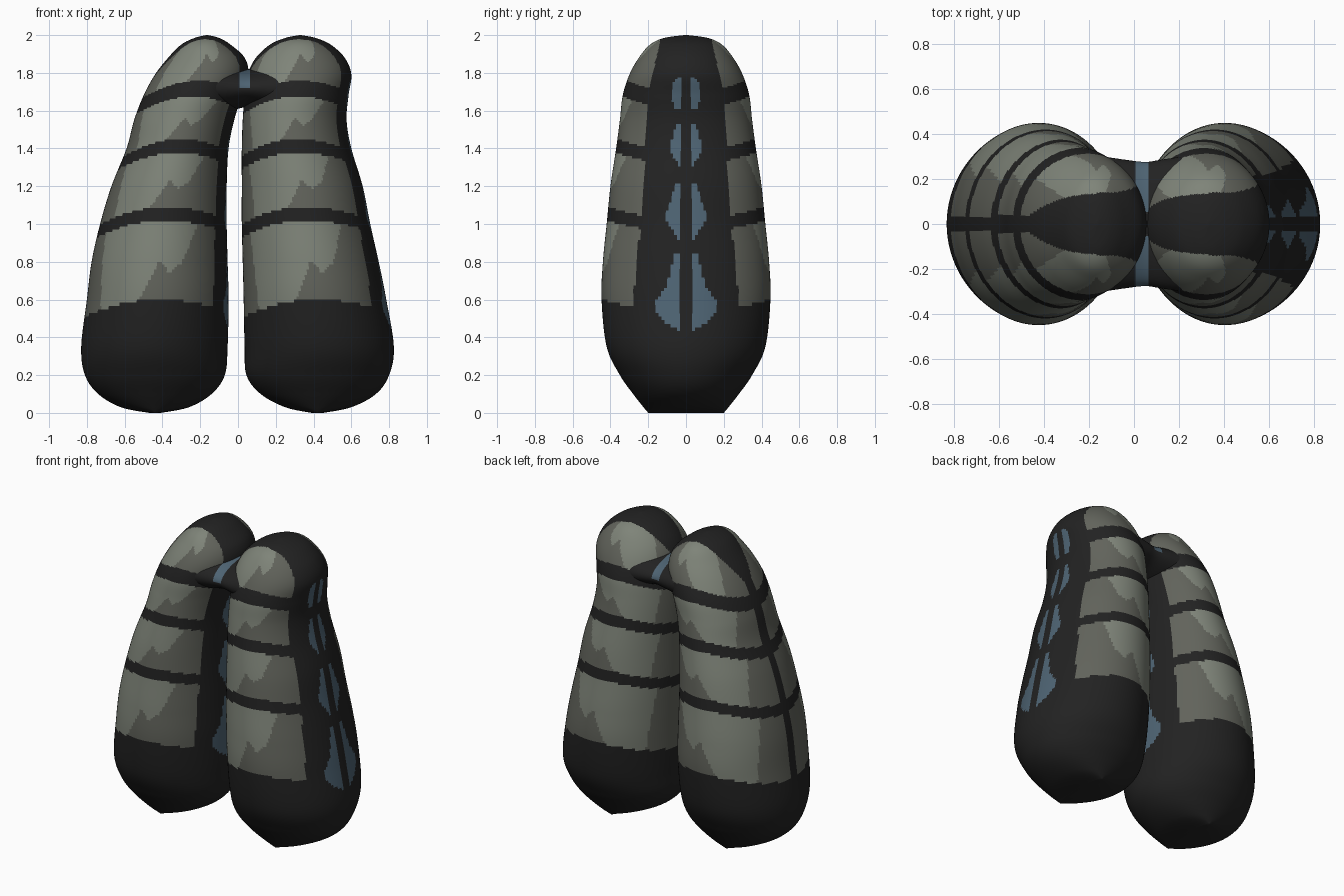
import bpy
import bmesh
from math import sin, cos, pi

old = bpy.data.objects.get("Cube")
if old:
    bpy.data.objects.remove(old, do_unlink=True)


def make_material(name, red, green, blue):
    mat = bpy.data.materials.new(name)
    mat.use_nodes = True
    colour = (red, green, blue, 1)
    mat.diffuse_color = colour
    shader = mat.node_tree.nodes["Principled BSDF"]
    shader.inputs["Base Color"].default_value = colour
    shader.inputs["Roughness"].default_value = 0.8
    return mat


materials = [
    make_material("charcoal", .016, .016, .016),
    make_material("light_sage_grey", .21, .23, .19),
    make_material("dark_sage_grey", .12, .125, .105),
    make_material("slate_blue", .075, .125, .17),
]
CHARCOAL, LIGHT, SHADE, BLUE = range(len(materials))


def lookup(points, value):
    """Piecewise linear curve through (position, height) points."""
    if value <= points[0][0]:
        return points[0][1]
    for (a, fa), (b, fb) in zip(points, points[1:]):
        if value <= b:
            return fa + (fb - fa) * (value - a) / (b - a)
    return points[-1][1]


def smooth_rows(rows, steps):
    """Catmull-Rom interpolation through the profile rows."""
    result = []
    for i in range(len(rows) - 1):
        p0, p1 = rows[max(i - 1, 0)], rows[i]
        p2, p3 = rows[i + 1], rows[min(i + 2, len(rows) - 1)]
        for s in range(steps):
            t = s / steps
            result.append([
                b + .5 * t * (c - a + t * (2*a - 5*b + 4*c - d + t * (3*(b - c) + d - a)))
                for a, b, c, d in zip(p0, p1, p2, p3)])
    result.append(rows[-1])
    return result


def loft(name, rings, colour_rule):
    """Skin rings of points and colour each face by its ring angle and centre."""
    bm = bmesh.new()
    loops = [[bm.verts.new(p) for p in ring] for ring in rings]
    count = len(loops[0])
    for low, high in zip(loops, loops[1:]):
        for k in range(count):
            n = (k + 1) % count
            face = bm.faces.new((low[k], low[n], high[n], high[k]))
            face.material_index = colour_rule(
                cos(2 * pi * (k + .5) / count), face.calc_center_median())
    bm.faces.new(loops[0][::-1])
    bm.faces.new(loops[-1])
    bmesh.ops.recalc_face_normals(bm, faces=bm.faces)
    for face in bm.faces:
        face.smooth = True
    mesh = bpy.data.meshes.new(name)
    bm.to_mesh(mesh)
    bm.free()
    for mat in materials:
        mesh.materials.append(mat)
    obj = bpy.data.objects.new(name, mesh)
    bpy.context.collection.objects.link(obj)
    return obj


# Colour layout: panels between dark bands, side strips and blue inserts
PANELS = [(.6, 1.02), (1.09, 1.38), (1.45, 1.675), (1.76, 2.05)]
WIDE_STRIP = [(.55, .285), (.95, .245), (1.4, .215), (1.7, .2), (1.95, .14)]
NARROW_STRIP = [(1.74, .035), (1.9, .11), (2, .14)]
INSERT_EDGE = [(.43, .02), (.48, .12), (.55, .17), (.6, .16), (.66, .105),
               (.84, .06), (.85, 0), (.91, 0), (.92, .04), (1.03, .11),
               (1.1, .09), (1.21, .055), (1.22, 0), (1.3, 0), (1.31, .04),
               (1.4, .09), (1.53, .05), (1.54, 0), (1.6, 0), (1.61, .06),
               (1.68, .08), (1.77, .06), (1.78, 0)]
CAMO_EDGE = [(-.26, 0), (0, .5), (.16, .33), (.34, .5), (.55, 1), (.6, 2)]


def lobe_colour(u, centre):
    z, y = centre.z, abs(centre.y)
    if u > 0 and .028 < y < lookup(INSERT_EDGE, z):
        return BLUE
    if y < lookup(WIDE_STRIP if u > 0 else NARROW_STRIP, z):
        return CHARCOAL
    level = z + (.09 if u < 0 else .065) * u * u
    for low, high in PANELS:
        if low < level < high:
            t = (level - low) / (high - low)
            if u < -.87 + .08 * (1 - t):
                return SHADE
            return LIGHT if t > lookup(CAMO_EDGE, u) else SHADE
    return CHARCOAL


# Profiles: height, left edge, right edge, half depth
DEPTHS = [(0, .2), (.03, .225), (.1, .28), (.2, .35), (.35, .42), (.6, .447),
          (.8, .44), (1, .42), (1.2, .4), (1.4, .37), (1.55, .35),
          (1.68, .335), (1.79, .3), (1.88, .25), (1.95, .19), (1.985, .115),
          (2, .01)]
RIGHT_EDGES = [(-.47, -.41), (-.62, -.26), (-.74, -.14), (-.81, -.07),
               (-.83, -.055), (-.8, -.05), (-.775, -.055), (-.73, -.06),
               (-.67, -.06), (-.59, -.05), (-.55, -.02), (-.5, .02),
               (-.44, .055), (-.37, .035), (-.3, -.04), (-.23, -.1),
               (-.17, -.16)]
LEFT_EDGES = [(.39, .45), (.25, .6), (.12, .73), (.045, .8), (.035, .825),
              (.03, .785), (.025, .745), (.02, .7), (.02, .66), (.02, .6),
              (.025, .575), (.035, .585), (.05, .6), (.095, .565),
              (.17, .49), (.25, .41), (.325, .335)]
SIDES = 168


def build_lobe(name, edges):
    rows = [(z, a, b, d) for (z, d), (a, b) in zip(DEPTHS, edges)]
    rings = []
    for z, a, b, depth in smooth_rows(rows, 14):
        angles = [2 * pi * k / SIDES for k in range(SIDES)]
        rings.append([((a + b) / 2 + (b - a) / 2 * cos(t), depth * sin(t), max(z, 0))
                      for t in angles])
    return loft(name, rings, lobe_colour)


build_lobe("right_lobe", RIGHT_EDGES)
build_lobe("left_lobe", LEFT_EDGES)


# Bridge joining the two lobes near the top
def bridge_colour(u, centre):
    if .005 < centre.x < .065 and centre.z > 1.72 and abs(centre.y) > .06:
        return BLUE
    return CHARCOAL


BRIDGE = [(-.14, .3, .14), (-.04, .285, .12), (.05, .275, .1),
          (.12, .285, .11), (.22, .3, .14)]
bridge_rings = []
for x, depth, half in smooth_rows(BRIDGE, 10):
    bridge_rings.append([(x, depth * cos(2 * pi * k / 64), 1.72 + half * sin(2 * pi * k / 64))
                         for k in range(64)])
loft("bridge", bridge_rings, bridge_colour)
